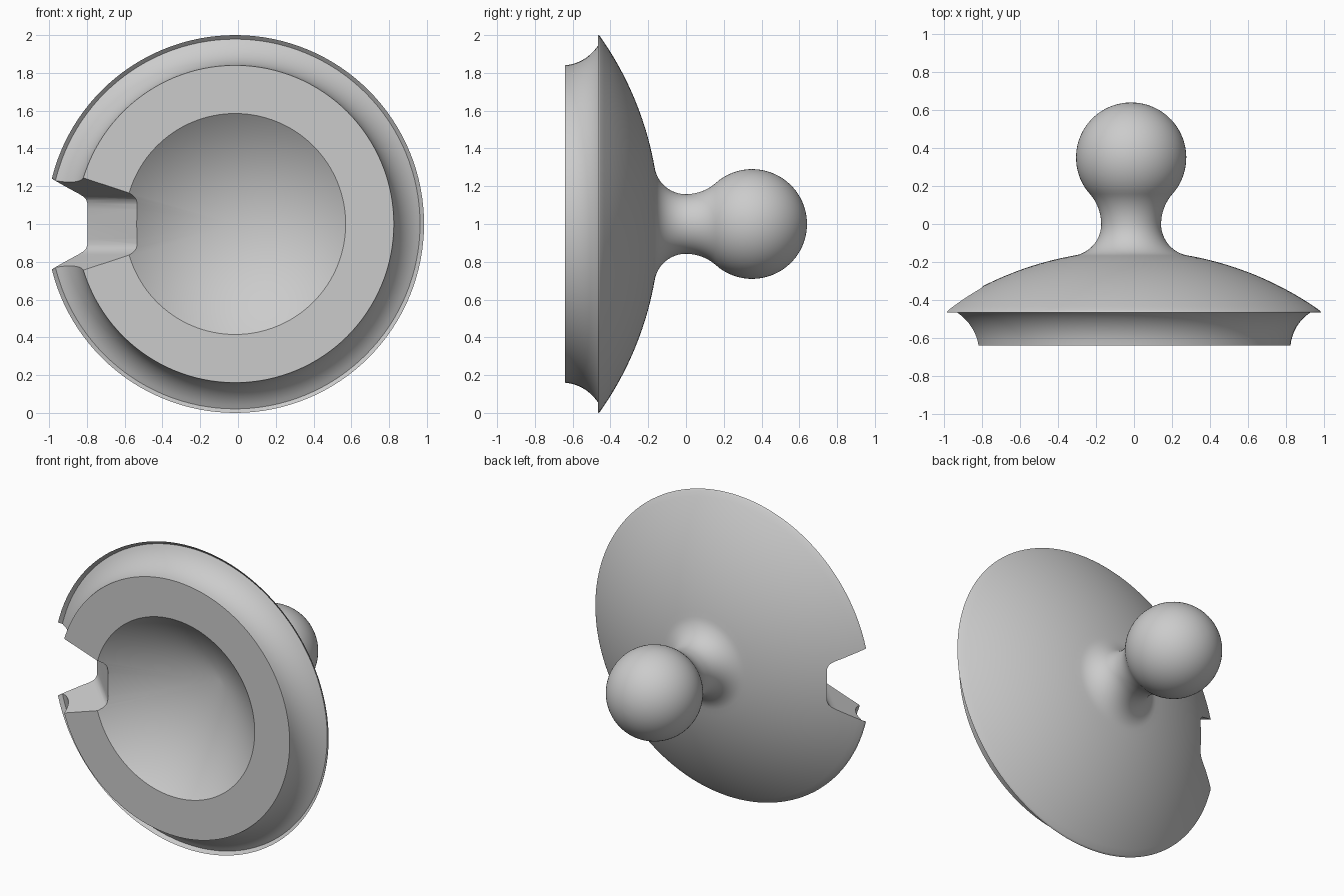
import bpy, bmesh
from math import sin, cos, atan2, pi, radians

if "Cube" in bpy.data.objects:
    bpy.data.objects.remove(bpy.data.objects["Cube"])

AXIS_X, AXIS_Z, SEGMENTS = -0.015, 1.0, 128

grey = bpy.data.materials.new("plain grey")
grey.use_nodes = True
colour = (0.6, 0.6, 0.6, 1)
grey.diffuse_color = colour
grey.node_tree.nodes["Principled BSDF"].inputs["Base Color"].default_value = colour


def arc(centre, start, end, steps):
    """Points (radius, y) from start round to end, the short way about centre."""
    a = atan2(start[1] - centre[1], start[0] - centre[0])
    b = atan2(end[1] - centre[1], end[0] - centre[0])
    sweep = (b - a + pi) % (2 * pi) - pi
    size = ((start[0] - centre[0]) ** 2 + (start[1] - centre[1]) ** 2) ** 0.5
    return [(centre[0] + size * cos(a + sweep * i / steps),
             centre[1] + size * sin(a + sweep * i / steps)) for i in range(steps + 1)]


def make_object(name, bm):
    bmesh.ops.recalc_face_normals(bm, faces=bm.faces)
    mesh = bpy.data.meshes.new(name)
    bm.to_mesh(mesh)
    bm.free()
    mesh.materials.append(grey)
    obj = bpy.data.objects.new(name, mesh)
    bpy.context.collection.objects.link(obj)
    return obj


def lathe(name, profile):
    """Turn a (radius, y) profile, with both ends on the axis, about y."""
    bm = bmesh.new()
    rings = []
    for r, y in profile:
        count = SEGMENTS if r > 1e-4 else 1
        rings.append([bm.verts.new((AXIS_X + r * cos(2 * pi * i / SEGMENTS), y,
                                    AXIS_Z + r * sin(2 * pi * i / SEGMENTS)))
                      for i in range(count)])
    for low, high in zip(rings, rings[1:]):
        for i in range(SEGMENTS):
            j = (i + 1) % SEGMENTS
            corners = [low[i % len(low)], low[j % len(low)],
                       high[j % len(high)], high[i % len(high)]]
            bm.faces.new(list(dict.fromkeys(corners)))
    return make_object(name, bm)


# Disc with conical recess, flared rim, domed back, neck and ball
profile = [(0, -0.17), (0.585, -0.64)]
profile += arc((1.07, -0.66), (0.84, -0.64), (0.99, -0.474), 10)
profile += [(1.0, -0.467), (0.998, -0.46)]
profile += arc((0, -1.862), (0.993, -0.455), (0.297, -0.166), 20)
profile += arc((0.326, 0), (0.297, -0.166), (0.158, 0), 12)[1:]
profile += arc((0.398, 0), (0.158, 0), (0.218, 0.158), 10)[1:]
profile += arc((0, 0.35), (0.218, 0.158), (0, 0.64), 28)[1:-1] + [(0, 0.64)]
body = lathe("ball_knob_disc", profile)

# Slanted flared notch in the right side, with rounded inner corners
half = [(-1.4, 0.436), (-0.56, 0.159)]
half += [(-0.527, 0.146), (-0.502, 0.13), (-0.489, 0.109), (-0.485, 0.08)]
outline = half + [(x, -z) for x, z in reversed(half)]
bm = bmesh.new()
ends = [[bm.verts.new((x - slide, -0.64 + slide, AXIS_Z + z)) for x, z in outline]
        for slide in (-0.2, 0.7)]
bm.faces.new(ends[0])
bm.faces.new(ends[1])
for i in range(len(outline)):
    j = (i + 1) % len(outline)
    bm.faces.new((ends[0][i], ends[0][j], ends[1][j], ends[1][i]))
cutter = make_object("notch_cutter", bm)
cutter.hide_render = True

cut = body.modifiers.new("notch", 'BOOLEAN')
cut.operation, cut.solver, cut.object = 'DIFFERENCE', 'EXACT', cutter
bpy.context.view_layer.objects.active = body
bpy.ops.object.select_all(action='DESELECT')
body.select_set(True)
bpy.ops.object.modifier_apply(modifier=cut.name)
bpy.data.objects.remove(cutter)

# Smooth surfaces, crisp edges
bpy.ops.object.shade_smooth_by_angle(angle=radians(30))
